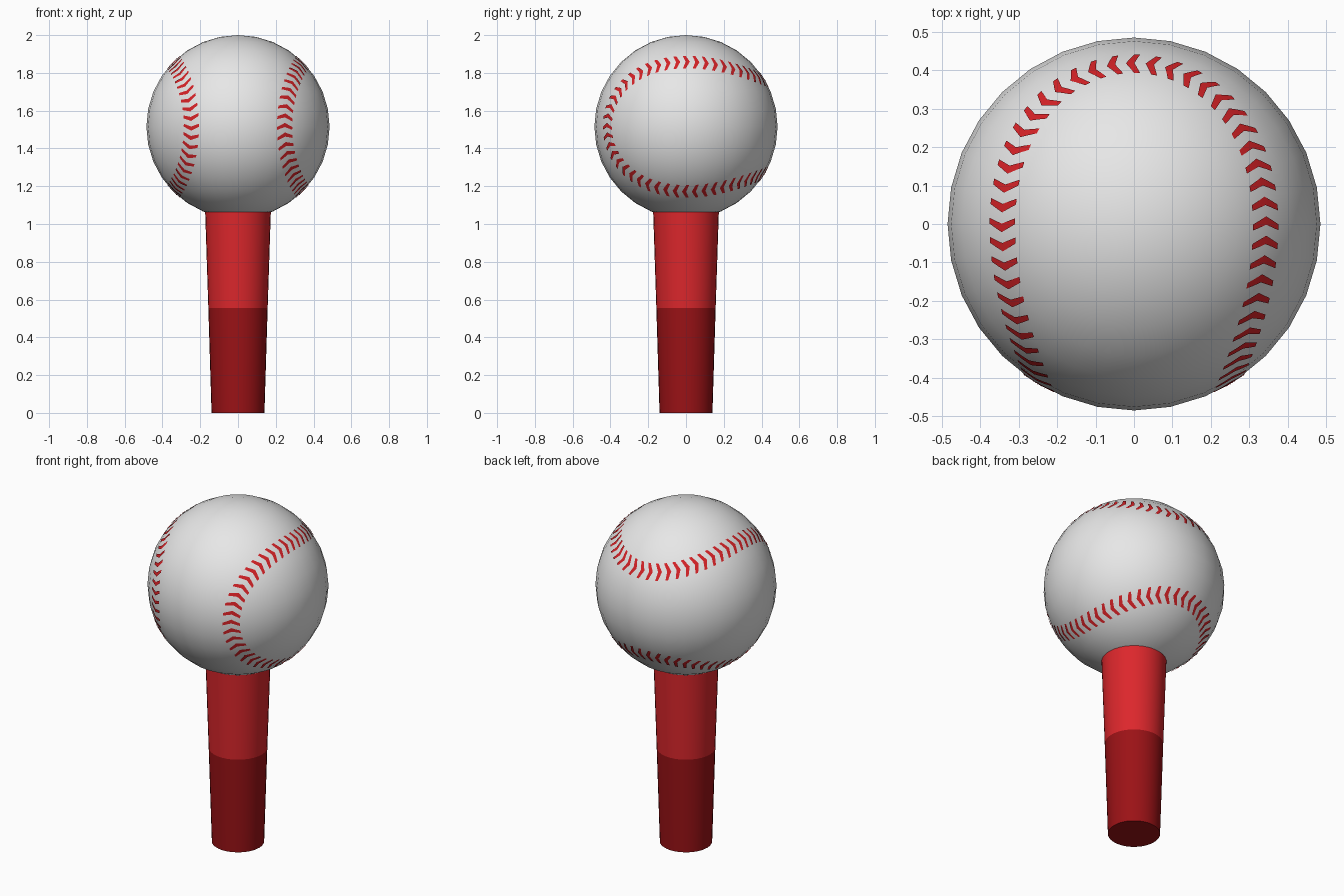
import bpy, bmesh, math
from mathutils import Vector

if "Cube" in bpy.data.objects:
    bpy.data.objects.remove(bpy.data.objects["Cube"])

R = 0.485                       # ball radius
C = Vector((0, 0, 2 - R))       # ball centre


def material(name, rgb):
    m = bpy.data.materials.new(name)
    m.diffuse_color = (*rgb, 1)
    m.use_nodes = True
    m.node_tree.nodes["Principled BSDF"].inputs["Base Color"].default_value = m.diffuse_color
    return m


white = material("ball_white", (0.8, 0.8, 0.8))
red = material("bright_red", (0.72, 0.02, 0.025))
dark = material("dark_red", (0.33, 0.006, 0.008))
thread = material("thread_red", (0.68, 0.016, 0.02))


def finish(bm, name, mats):
    me = bpy.data.meshes.new(name)
    bm.to_mesh(me)
    bm.free()
    ob = bpy.data.objects.new(name, me)
    bpy.context.collection.objects.link(ob)
    for m in mats:
        me.materials.append(m)
    bpy.context.view_layer.objects.active = ob
    ob.select_set(True)
    bpy.ops.object.shade_smooth_by_angle(angle=math.radians(40))
    ob.select_set(False)
    return ob


# ball
bm = bmesh.new()
bmesh.ops.create_uvsphere(bm, u_segments=32, v_segments=16, radius=R)
bmesh.ops.translate(bm, verts=bm.verts, vec=C)
finish(bm, "ball", [white])

# tapered tee, dark lower half
bm = bmesh.new()
N = 32
rings = [[bm.verts.new((r * math.cos(2 * math.pi * i / N), r * math.sin(2 * math.pi * i / N), z))
          for i in range(N)] for r, z in ((0.14, 0), (0.157, 0.555), (0.174, 1.07))]
for k in range(2):
    for i in range(N):
        j = (i + 1) % N
        f = bm.faces.new((rings[k][i], rings[k][j], rings[k + 1][j], rings[k + 1][i]))
        f.material_index = k
bm.faces.new(rings[0][::-1])
finish(bm, "tee", [dark, red])

# seam curve on the sphere
A, B = 0.755 * R, 0.245 * R


def seam(t):
    u = A * math.cos(t) + B * math.cos(3 * t)
    v = A * math.sin(t) - B * math.sin(3 * t)
    h = math.sqrt(0.5)
    return Vector(((u - v) * h, 2 * math.sqrt(A * B) * math.sin(2 * t), (u + v) * h))


# evenly spaced points along the seam
STITCHES, FINE = 96, 4800
samples = [seam(2 * math.pi * i / FINE) for i in range(FINE + 1)]
total = sum((samples[i + 1] - samples[i]).length for i in range(FINE))
spots, run = [], 0.0
for i in range(FINE):
    if run >= len(spots) * total / STITCHES and len(spots) < STITCHES:
        spots.append((samples[i], (samples[i + 1] - samples[i]).normalized()))
    run += (samples[i + 1] - samples[i]).length

# chevron stitches, thin strips hugging the ball
bm = bmesh.new()
HALF, POINT, WIDTH = 0.047, 0.018, 0.011
for p, along in spots:
    side = p.normalized().cross(along)
    rows = []
    for s in (-1, -0.5, 0, 0.5, 1):
        w = WIDTH * (1 - 0.3 * abs(s))
        mid = p + side * s * HALF + along * POINT * (0.5 - abs(s))
        rows.append([bm.verts.new(C + (mid + along * d).normalized() * (R + 0.0015)) for d in (-w, w)])
    for a, b in zip(rows, rows[1:]):
        f = bm.faces.new((a[0], a[1], b[1], b[0]))
        f.normal_update()
        if f.normal.dot(p) < 0:
            f.normal_flip()
finish(bm, "stitches", [thread])
